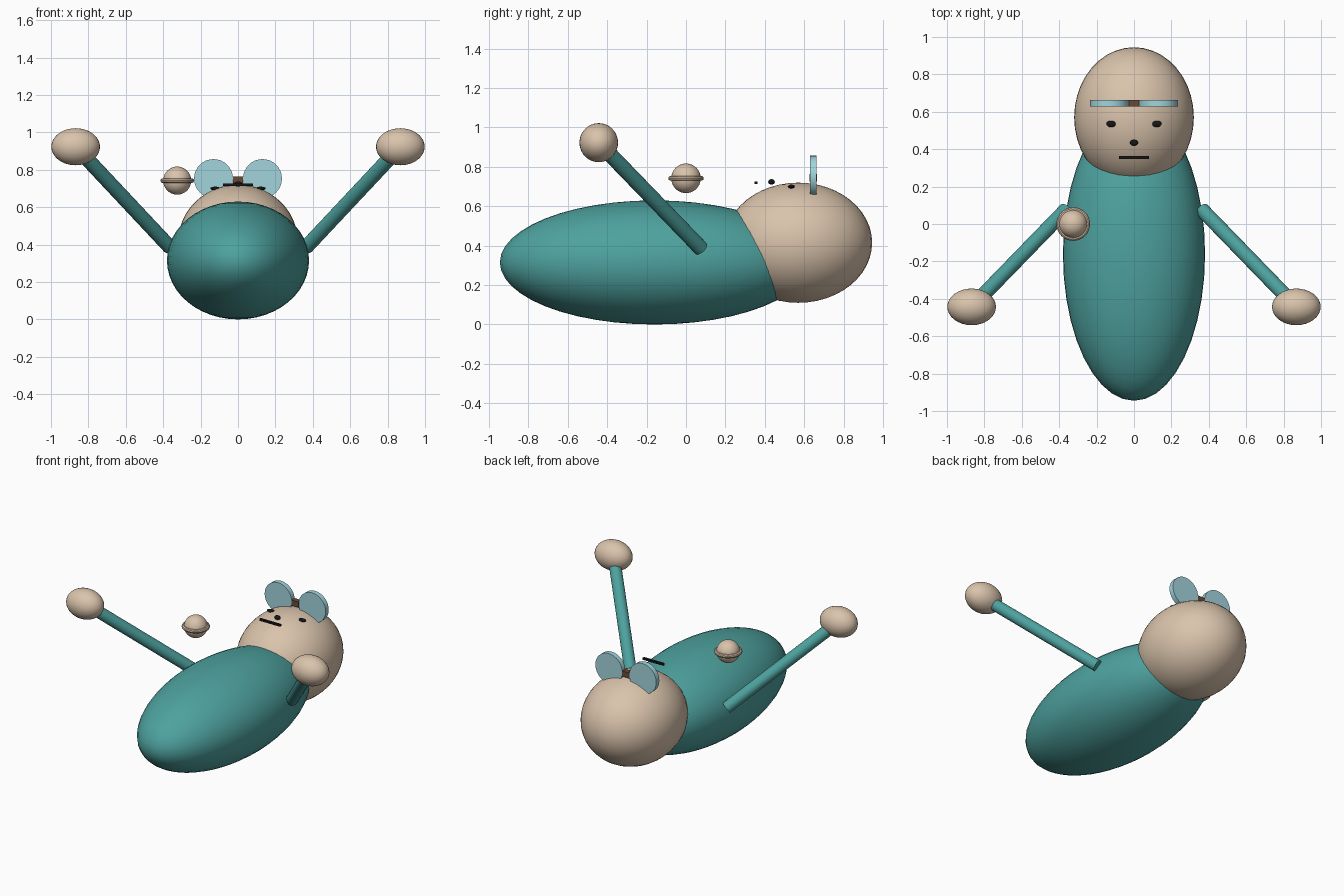
import bpy
from mathutils import Vector

if "Cube" in bpy.data.objects:
    bpy.data.objects.remove(bpy.data.objects["Cube"])


def material(name, rgb):
    m = bpy.data.materials.new(name)
    m.diffuse_color = (*rgb, 1)
    m.use_nodes = True
    m.node_tree.nodes["Principled BSDF"].inputs["Base Color"].default_value = m.diffuse_color
    return m


TEAL = material("teal cloth", (0.075, 0.36, 0.345))
SKIN = material("tan skin", (0.70, 0.55, 0.41))
BLACK = material("black", (0.008, 0.008, 0.008))
BLUE = material("pale blue", (0.36, 0.66, 0.72))
BROWN = material("brown", (0.14, 0.07, 0.04))


def finish(name, mat, smooth=True):
    ob = bpy.context.object
    ob.name = name
    ob.data.materials.append(mat)
    if smooth:
        bpy.ops.object.shade_smooth_by_angle()
    return ob


def ellipsoid(name, loc, radii, mat, seg=32, rings=20):
    bpy.ops.mesh.primitive_uv_sphere_add(segments=seg, ring_count=rings, location=loc)
    bpy.context.object.scale = radii
    bpy.ops.object.transform_apply(location=False, rotation=False, scale=True)
    return finish(name, mat)


def rod(name, a, b, r, mat, seg=24):
    a, b = Vector(a), Vector(b)
    d = b - a
    bpy.ops.mesh.primitive_cylinder_add(
        vertices=seg, radius=r, depth=d.length, location=(a + b) / 2,
        rotation=d.to_track_quat('Z', 'Y').to_euler())
    return finish(name, mat)


def box(name, loc, size, mat):
    bpy.ops.mesh.primitive_cube_add(size=1, location=loc)
    bpy.context.object.scale = size
    bpy.ops.object.transform_apply(location=False, rotation=False, scale=True)
    return finish(name, mat, False)


# Body and head
ellipsoid("body", (0, -0.16, 0.315), (0.38, 0.785, 0.315), TEAL, 40, 24)
ellipsoid("head", (0, 0.57, 0.415), (0.32, 0.375, 0.305), SKIN, 40, 24)

# Mirrored limbs, eyes and bow loops
for side, s in (("left", -1), ("right", 1)):
    hand = (s * 0.868, -0.443, 0.923)
    rod(side + "_arm", (s * 0.365, 0.075, 0.387), hand, 0.039, TEAL)
    ellipsoid(side + "_hand", hand, (0.13, 0.098, 0.099), SKIN)
    ellipsoid(side + "_eye", (s * 0.122, 0.535, 0.70), (0.026, 0.017, 0.010), BLACK, 16, 10)
    rod(side + "_bow_disc", (s * 0.131, 0.629, 0.753), (s * 0.131, 0.663, 0.753),
        0.104, BLUE, 32)

# Bow knot, nose and mouth
box("bow_knot", (0, 0.646, 0.745), (0.056, 0.036, 0.038), BROWN)
ellipsoid("nose", (0, 0.434, 0.724), (0.022, 0.017, 0.014), BLACK, 16, 10)
box("mouth", (0, 0.356, 0.72), (0.16, 0.015, 0.014), BLACK)

# Floating ringed ball
ball = (-0.325, 0, 0.742)
ellipsoid("floating_ball", ball, (0.075, 0.075, 0.075), SKIN)
bpy.ops.mesh.primitive_torus_add(location=ball, major_radius=0.077, minor_radius=0.013,
                                 major_segments=32, minor_segments=10)
finish("ball_ring", SKIN)
